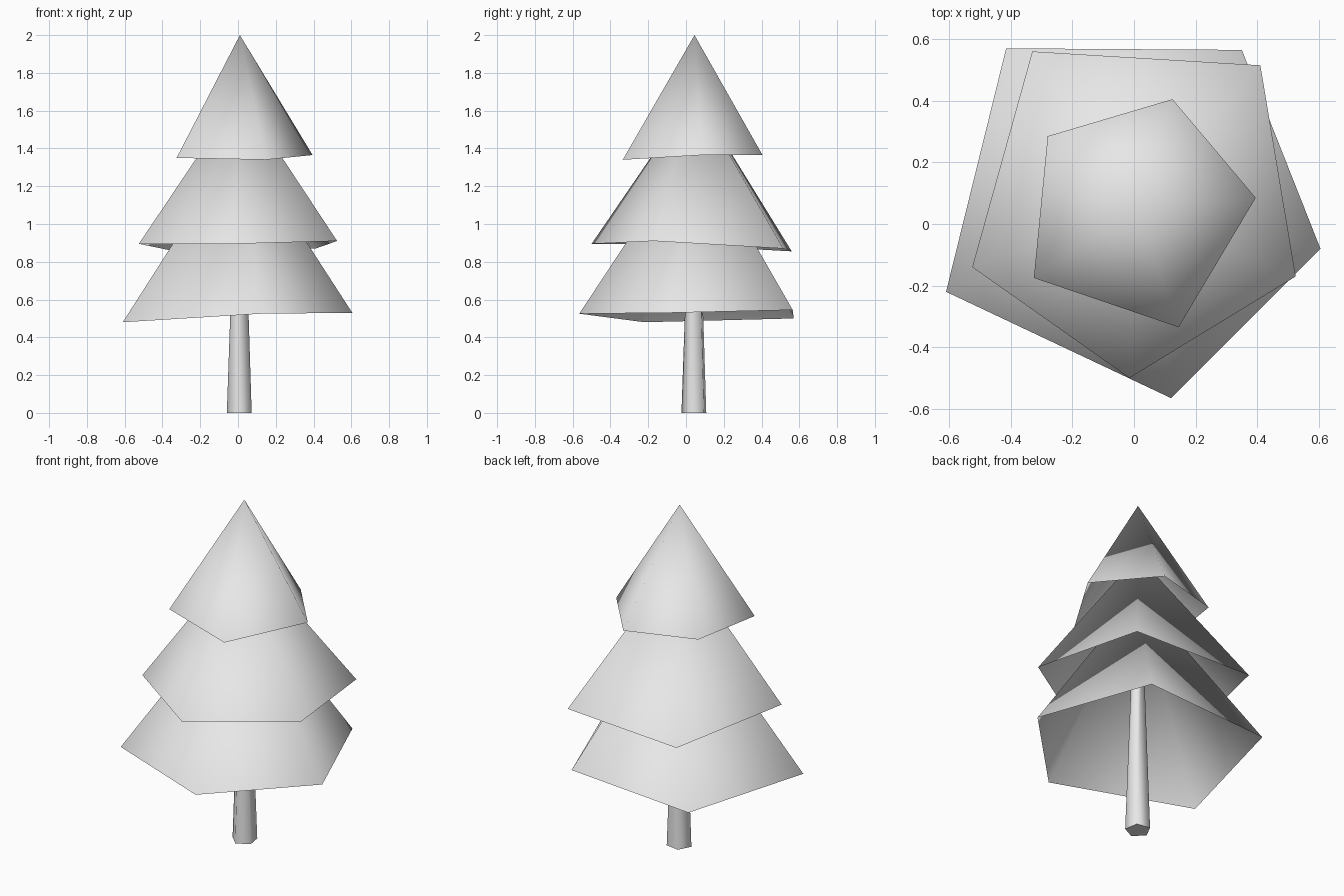
import bpy, bmesh, math

cube = bpy.data.objects.get("Cube")
if cube:
    bpy.data.objects.remove(cube, do_unlink=True)

AXIS = (0.01, 0.045)  # common vertical axis of trunk and tiers

# One plain grey for the whole tree
grey = bpy.data.materials.new("light_grey")
grey.use_nodes = True
colour = (0.8, 0.8, 0.8, 1.0)
grey.diffuse_color = colour
grey.node_tree.nodes["Principled BSDF"].inputs["Base Color"].default_value = colour


def finish(name, bm):
    mesh = bpy.data.meshes.new(name)
    bm.to_mesh(mesh)
    bm.free()
    mesh.materials.append(grey)
    obj = bpy.data.objects.new(name, mesh)
    bpy.context.collection.objects.link(obj)
    return obj


def foliage_tier(name, rim, apex_z):
    """Open five-sided cone with an uneven rim, smooth shaded."""
    bm = bmesh.new()
    ring = [bm.verts.new(p) for p in rim]
    tip = bm.verts.new((*AXIS, apex_z))
    for i, v in enumerate(ring):
        face = bm.faces.new((v, ring[(i + 1) % len(ring)], tip))
        face.smooth = True
    return finish(name, bm)


# Foliage: rims run counter-clockwise seen from above
foliage_tier("lower_foliage", [
    (-0.61, -0.22, 0.48), (0.12, -0.565, 0.525), (0.605, -0.08, 0.53),
    (0.35, 0.565, 0.545), (-0.415, 0.57, 0.50)], 1.45)
foliage_tier("middle_foliage", [
    (-0.525, -0.14, 0.895), (-0.015, -0.50, 0.895), (0.525, -0.17, 0.91),
    (0.41, 0.515, 0.87), (-0.33, 0.56, 0.855)], 1.69)
foliage_tier("upper_foliage", [
    (-0.325, -0.175, 1.35), (0.145, -0.335, 1.34), (0.395, 0.085, 1.365),
    (0.125, 0.405, 1.365), (-0.28, 0.285, 1.375)], 2.0)

# Trunk: tapered five-sided post reaching up inside the foliage
bm = bmesh.new()
rings = []
for z, r in ((0.0, 0.07), (1.25, 0.026)):
    rings.append([bm.verts.new((AXIS[0] + r * math.cos(a), AXIS[1] + r * math.sin(a), z))
                  for a in (math.radians(45 + 72 * i) for i in range(5))])
low, high = rings
for i in range(5):
    j = (i + 1) % 5
    bm.faces.new((low[i], low[j], high[j], high[i]))
bm.faces.new(low[::-1])
bm.faces.new(high)
trunk = finish("trunk", bm)

# Smooth sides, crisp end caps
bpy.ops.object.select_all(action='DESELECT')
trunk.select_set(True)
bpy.context.view_layer.objects.active = trunk
bpy.ops.object.shade_smooth_by_angle(angle=math.radians(80))
